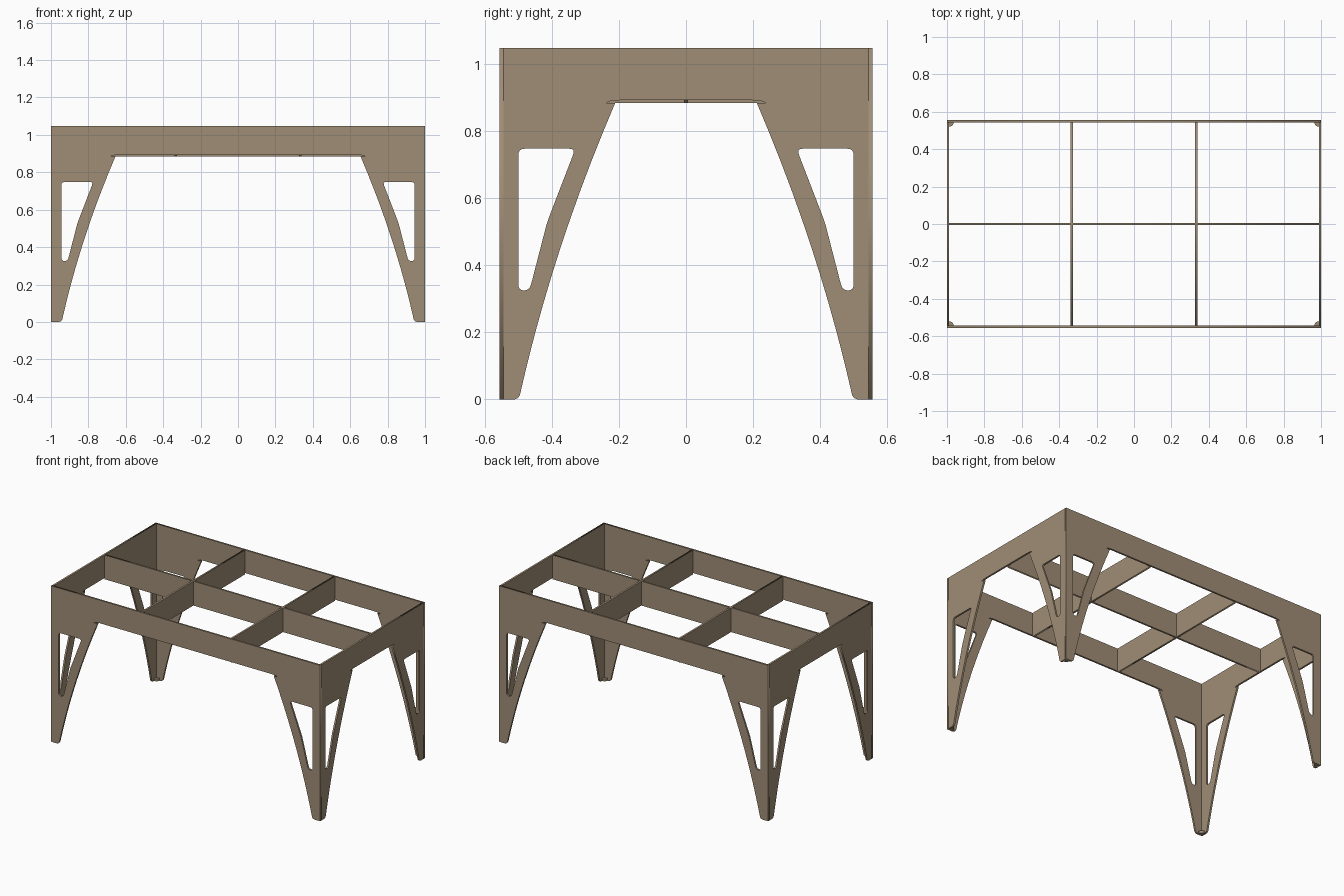
import bpy
import math
from mathutils import Matrix, Vector

cube = bpy.data.objects.get("Cube")
if cube:
    bpy.data.objects.remove(cube)

HX, HY, H = 1.0, 0.556, 1.048     # half length, half depth, height
T = 0.012                         # board thickness
RAIL = 0.885                      # underside of the inner rails

wood = bpy.data.materials.new("tan_wood")
wood.use_nodes = True
tan = (0.35, 0.27, 0.18, 1)
wood.diffuse_color = tan
wood.node_tree.nodes["Principled BSDF"].inputs["Base Color"].default_value = tan


def board(name, loops, thickness, matrix):
    """Fill closed 2D loops (inner ones are holes) and give them thickness."""
    curve = bpy.data.curves.new(name, "CURVE")
    curve.dimensions = "2D"
    curve.fill_mode = "BOTH"
    curve.extrude = thickness / 2
    for loop in loops:
        spline = curve.splines.new("POLY")
        spline.points.add(len(loop) - 1)
        for p, (x, y) in zip(spline.points, loop):
            p.co = (x, y, 0, 1)
        spline.use_cyclic_u = True
    temp = bpy.data.objects.new(name + "_curve", curve)
    bpy.context.collection.objects.link(temp)
    bpy.context.view_layer.update()
    mesh = bpy.data.meshes.new_from_object(
        temp.evaluated_get(bpy.context.evaluated_depsgraph_get()))
    bpy.data.objects.remove(temp)
    mesh.name = name
    mesh.materials.clear()
    mesh.materials.append(wood)
    mesh.transform(matrix)
    obj = bpy.data.objects.new(name, mesh)
    bpy.context.collection.objects.link(obj)


def rounded(points, r, steps=4):
    """Round the corners of a loop with small quadratic arcs."""
    out = []
    for i, p in enumerate(points):
        a, b, c = Vector(points[i - 1]), Vector(p), Vector(points[(i + 1) % len(points)])
        s = b + (a - b).normalized() * r
        e = b + (c - b).normalized() * r
        for k in range(steps + 1):
            t = k / steps
            out.append(tuple(s * (1 - t) ** 2 + b * 2 * t * (1 - t) + e * t * t))
    return out


def bow(a, b, sag, steps=10):
    """Points from a to b, bowed sideways toward the corner by sag."""
    return [(a[0] + (b[0] - a[0]) * t - sag * 4 * t * (1 - t),
             a[1] + (b[1] - a[1]) * t)
            for t in (k / steps for k in range(steps + 1))]


# Leg profile: distance from the outer corner, height
leg = [(0.044, 0), (0.054, 0.004), (0.06, 0.012)]
leg += bow((0.062, 0.02), (0.345, RAIL), 0.022)
leg += [(0.318, RAIL), (0.33, 0.89), (0.36, 0.893)]
window = rounded([(0.056, 0.325), (0.089, 0.325), (0.142, 0.53),
                  (0.226, 0.748), (0.056, 0.748)], 0.018)


def panel(name, half, inset, matrix):
    """Apron with two pierced legs, in the panel's own plane."""
    right = [(half - inset, 0)] + [(half - d, z) for d, z in leg]
    left = [(-x, z) for x, z in reversed(right)]
    outline = right + left + [(inset - half, H), (half - inset, H)]
    holes = [[(s * (half - d), z) for d, z in window] for s in (1, -1)]
    board(name, [outline] + holes, T, matrix)


upright = Matrix.Rotation(math.pi / 2, 4, "X")
turned = Matrix.Rotation(math.pi / 2, 4, "Z") @ upright

# Outer frame
for name, s in (("front_panel", -1), ("back_panel", 1)):
    panel(name, HX, 0, Matrix.Translation((0, s * (HY - T / 2), 0)) @ upright)
for name, s in (("right_panel", -1), ("left_panel", 1)):
    panel(name, HY, T, Matrix.Translation((s * (HX - T / 2), 0, 0)) @ turned)


def rail_loop(half):
    return [[(-half, RAIL), (half, RAIL), (half, H), (-half, H)]]


# Inner rails: one lengthwise, two crosswise
board("long_rail", rail_loop(HX - T), T, upright)
for name, s in (("right_cross_rail", -1), ("left_cross_rail", 1)):
    board(name, rail_loop(HY - T), T, Matrix.Translation((s / 3, 0, 0)) @ turned)

# Quarter-round foot plates inside each corner
R = 0.024
for sx, side in ((-1, "right"), (1, "left")):
    for sy, end in ((-1, "front"), (1, "back")):
        cx, cy = sx * (HX - T), sy * (HY - T)
        arc = [(cx - sx * R * math.cos(k * math.pi / 12),
                cy - sy * R * math.sin(k * math.pi / 12)) for k in range(7)]
        board(f"{end}_{side}_foot", [[(cx, cy)] + arc], 0.016,
              Matrix.Translation((0, 0, 0.008)))
